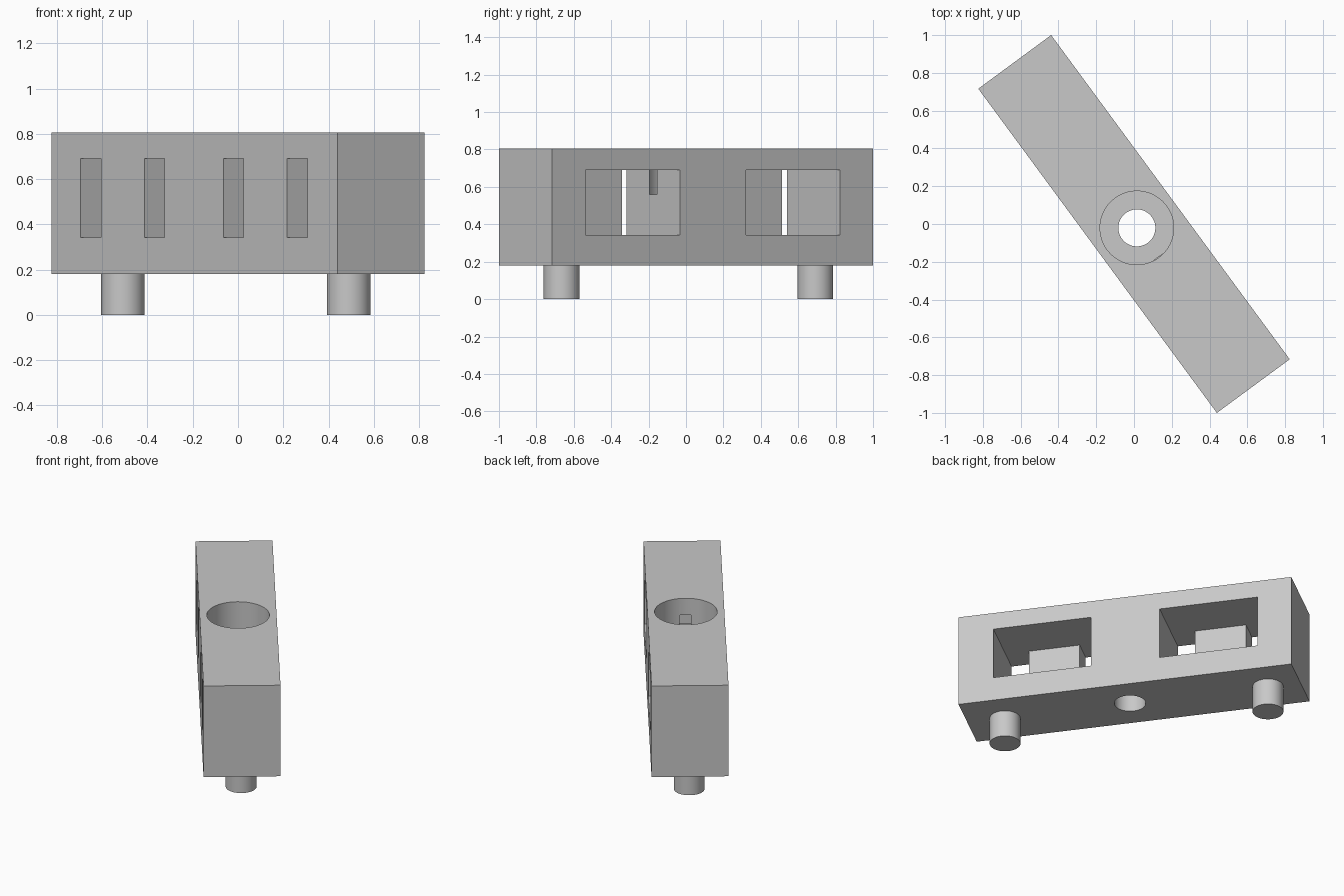
import bpy
import math
from mathutils import Matrix

if "Cube" in bpy.data.objects:
    bpy.data.objects.remove(bpy.data.objects["Cube"], do_unlink=True)

LENGTH, DEPTH = 2.131, 0.479
BASE_Z, TOP_Z = 0.18, 0.805
SILL_Z, LINTEL_Z = 0.342, 0.69
HALF = DEPTH / 2
TURN = Matrix.Rotation(math.radians(-53.65), 4, "Z")

grey = bpy.data.materials.new("plain grey")
grey.use_nodes = True
grey.diffuse_color = (0.58, 0.58, 0.58, 1)
grey.node_tree.nodes["Principled BSDF"].inputs["Base Color"].default_value = grey.diffuse_color


def box(name, x0, x1, y0, y1, z0, z1):
    bpy.ops.mesh.primitive_cube_add(size=1)
    obj = bpy.context.object
    obj.name = name
    size = Matrix.Diagonal((x1 - x0, y1 - y0, z1 - z0, 1))
    centre = Matrix.Translation(((x0 + x1) / 2, (y0 + y1) / 2, (z0 + z1) / 2))
    obj.data.transform(centre @ size)
    obj.data.materials.append(grey)
    return obj


def cylinder(name, x, radius, z0, z1):
    bpy.ops.mesh.primitive_cylinder_add(vertices=64, radius=radius, depth=z1 - z0)
    obj = bpy.context.object
    obj.name = name
    obj.data.transform(Matrix.Translation((x, 0, (z0 + z1) / 2)))
    obj.data.materials.append(grey)
    return obj


def cut(target, cutter):
    mod = target.modifiers.new("cut", "BOOLEAN")
    mod.operation, mod.solver, mod.object = "DIFFERENCE", "EXACT", cutter
    bpy.context.view_layer.objects.active = target
    bpy.ops.object.modifier_apply(modifier=mod.name)
    bpy.data.objects.remove(cutter, do_unlink=True)


def finish(obj):
    # shade, then turn the part into its diagonal stance
    bpy.ops.object.select_all(action="DESELECT")
    obj.select_set(True)
    bpy.context.view_layer.objects.active = obj
    bpy.ops.object.shade_smooth_by_angle(angle=math.radians(30))
    obj.data.transform(TURN)


# Main block
block = box("block", -LENGTH / 2, LENGTH / 2, -HALF, HALF, BASE_Z, TOP_Z)

# Two deep pockets at the back, each opening to a pair of slots beside a post
WINDOW, SLOT, POST_BACK = 0.625, 0.15, -0.08
for start in (-0.8475, 0.2172):
    end = start + WINDOW
    cut(block, box("pocket_cutter", start, end, POST_BACK, 1, SILL_Z, LINTEL_Z))
    for a, b in ((start, start + SLOT), (end - SLOT, end)):
        cut(block, box("slot_cutter", a, b, -1, POST_BACK + 0.1, SILL_Z, LINTEL_Z))

# Stepped vertical hole
HOLE_X = 0.0255
cut(block, cylinder("bore_cutter", HOLE_X, 0.098, 0, 1))
cut(block, cylinder("counterbore_cutter", HOLE_X, 0.195, 0.56, 1))
finish(block)

# Round pegs under the block
for name, x in (("right_peg", -0.858), ("left_peg", 0.826)):
    finish(cylinder(name, x, 0.096, 0, BASE_Z))
